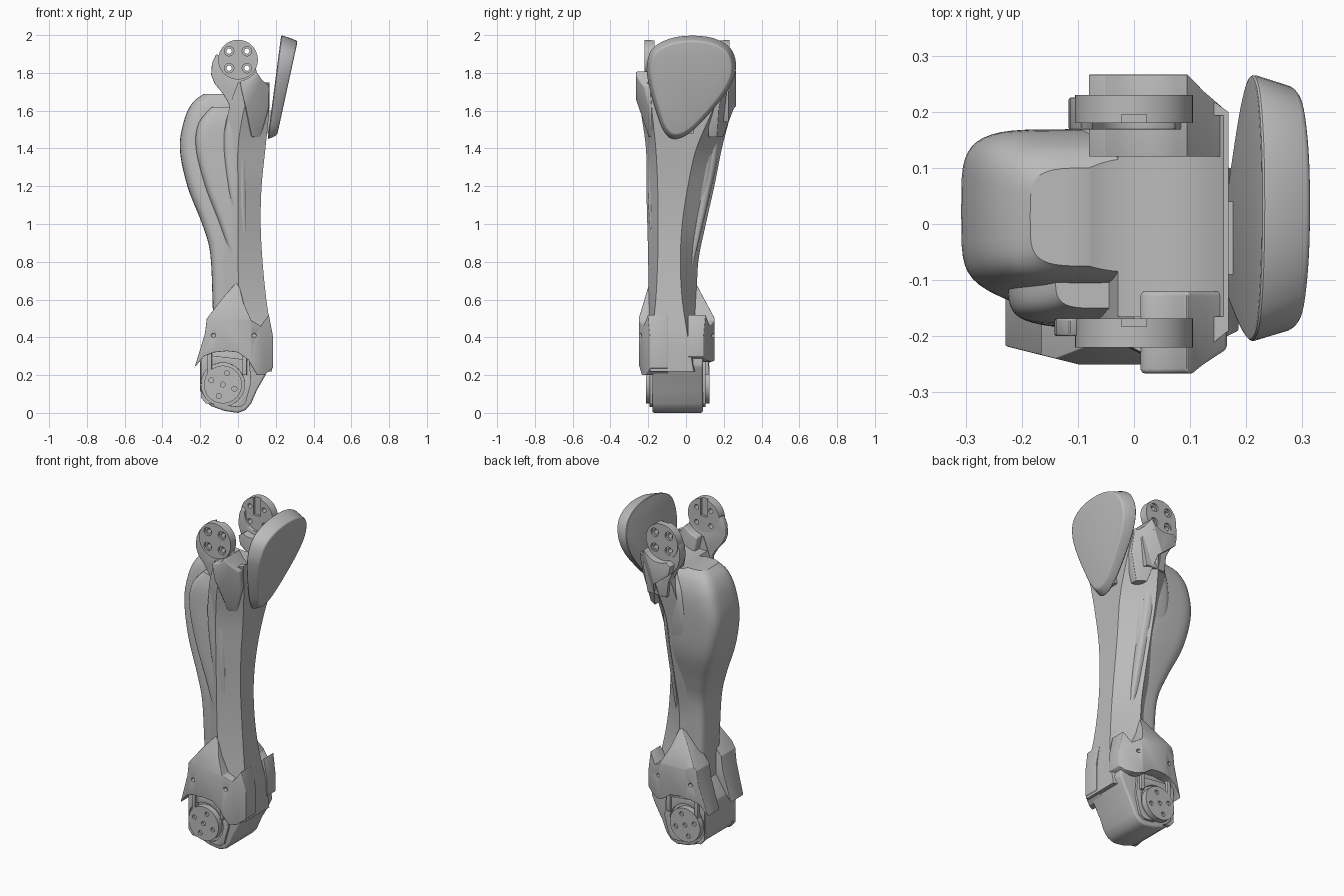
import bpy, bmesh, math

if "Cube" in bpy.data.objects:
    bpy.data.objects.remove(bpy.data.objects["Cube"])

grey = bpy.data.materials.new("light_grey")
grey.use_nodes = True
tone = (0.5, 0.5, 0.5, 1)
grey.diffuse_color = tone
grey.node_tree.nodes["Principled BSDF"].inputs["Base Color"].default_value = tone


def build(name, verts, faces):
    bm = bmesh.new()
    vs = [bm.verts.new(v) for v in verts]
    for f in faces:
        bm.faces.new([vs[i] for i in f])
    bmesh.ops.recalc_face_normals(bm, faces=bm.faces)
    mesh = bpy.data.meshes.new(name)
    bm.to_mesh(mesh)
    bm.free()
    mesh.materials.append(grey)
    ob = bpy.data.objects.new(name, mesh)
    bpy.context.collection.objects.link(ob)
    return ob


def finish(ob, bevel=0, cutters=()):
    """Apply the cuts and the bevel, then smooth below the sharp angle."""
    bpy.ops.object.select_all(action="DESELECT")
    ob.select_set(True)
    bpy.context.view_layer.objects.active = ob
    for c in cutters:
        m = ob.modifiers.new("cut", "BOOLEAN")
        m.operation = "DIFFERENCE"
        m.object = c
        bpy.ops.object.modifier_apply(modifier=m.name)
    if bevel:
        m = ob.modifiers.new("bevel", "BEVEL")
        m.width, m.segments, m.limit_method = bevel, 3, "ANGLE"
        bpy.ops.object.modifier_apply(modifier=m.name)
    bpy.ops.object.shade_smooth_by_angle(angle=math.radians(32))


def discard(obs):
    for ob in obs:
        bpy.data.objects.remove(ob)


def slice_off(ob, point, normal):
    """Remove everything beyond a plane and close the cut."""
    bm = bmesh.new()
    bm.from_mesh(ob.data)
    cut = bmesh.ops.bisect_plane(bm, geom=bm.verts[:] + bm.edges[:] + bm.faces[:],
                                 plane_co=point, plane_no=normal, clear_outer=True)
    edges = [g for g in cut["geom_cut"] if isinstance(g, bmesh.types.BMEdge)]
    bmesh.ops.holes_fill(bm, edges=edges)
    bmesh.ops.recalc_face_normals(bm, faces=bm.faces)
    bm.to_mesh(ob.data)
    bm.free()


def catmull(a, b, c, d, t):
    return tuple(0.5 * (2 * q + (r - p) * t + (2 * p - 5 * q + 4 * r - s) * t * t
                        + (3 * q - p - 3 * r + s) * t ** 3)
                 for p, q, r, s in zip(a, b, c, d))


def smooth_path(keys, steps, closed=False):
    n = len(keys)
    at = (lambda i: keys[i % n]) if closed else (lambda i: keys[min(max(i, 0), n - 1)])
    out = [catmull(at(i - 1), at(i), at(i + 1), at(i + 2), k / steps)
           for i in range(n if closed else n - 1) for k in range(steps)]
    return out if closed else out + [keys[-1]]


def bridge(name, rings):
    """Skin a list of equal rings and cap both ends."""
    n = len(rings[0])
    verts = [p for r in rings for p in r]
    faces = [(i * n + j, i * n + (j + 1) % n, (i + 1) * n + (j + 1) % n, (i + 1) * n + j)
             for i in range(len(rings) - 1) for j in range(n)]
    faces += [tuple(range(n)), tuple(range(len(verts) - n, len(verts)))]
    return build(name, verts, faces)


def loft(name, keys, section, steps=6):
    return bridge(name, [[(x, y, k[0]) for x, y in section(*k[1:])]
                         for k in smooth_path(keys, steps)])


def rounded(x0, x1, y0, y1, power=4.4, n=48):
    pts = []
    for i in range(n):
        c, s = math.cos(math.tau * i / n), math.sin(math.tau * i / n)
        u = math.copysign(abs(c) ** (2 / power), c)
        v = math.copysign(abs(s) ** (2 / power), s)
        pts.append(((x0 + x1 + (x1 - x0) * u) / 2, (y0 + y1 + (y1 - y0) * v) / 2))
    return pts


def faceted(xf, xb, f0, f1, b0, b1):
    return [(xf, f0), (xf, f1), (xb, b1), (xb - .08, b1 - .04), (xb - .08, b0 + .04), (xb, b0)]


def plate(name, outline, y0, y1):
    return bridge(name, [[(x, y, z) for x, z in outline] for y in (y0, y1)])


def arc(x, z, r, start, end, n):
    angles = [math.radians(start + (end - start) * i / n) for i in range(n)]
    return [(x + r * math.cos(a), z + r * math.sin(a)) for a in angles]


def cylinder(name, x, z, y0, y1, r, n=48):
    return plate(name, arc(x, z, r, 0, 360, n), y0, y1)


KNEE_Z = 1.87
saddle = cylinder("saddle_cutter", 0, KNEE_Z, -.165, .193, .2, 96)

# Shin: narrow front face, broad slanted sides
shin = loft("shin", [
    (.22, .18, .11, -.19, .04, -.195, .06), (.4, .178, .05, -.18, .01, -.2, .075),
    (.6, .15, .01, -.16, -.02, -.2, .06), (.8, .13, 0, -.15, -.03, -.2, .065),
    (1.0, .12, 0, -.148, -.02, -.205, .105), (1.2, .125, 0, -.15, .01, -.21, .15),
    (1.4, .145, 0, -.16, .055, -.212, .19), (1.6, .165, .03, -.18, .14, -.24, .24),
    (1.75, .168, .08, -.19, .2, -.262, .262)], faceted)
finish(shin, 0, [saddle])

# Calf shell running down into the rear column, and the side muscles
muscles = {
    "calf": [
        (.35, -.13, .08, -.15, .04), (.6, -.135, .05, -.16, .04), (.85, -.148, .05, -.165, .05),
        (1.0, -.19, .05, -.16, .085), (1.2, -.268, .06, -.145, .145), (1.4, -.308, .07, -.125, .166),
        (1.55, -.285, .08, -.115, .166), (1.64, -.242, .08, -.1, .14),
        (1.687, -.185, .06, -.075, .1)],
    "outer_side_muscle": [
        (.68, -.005, .05, -.17, 0), (.8, -.035, .05, -.186, 0), (1.0, -.1, .05, -.19, 0),
        (1.2, -.175, .05, -.187, 0), (1.4, -.223, .05, -.18, 0), (1.53, -.21, .05, -.172, 0),
        (1.62, -.14, .04, -.15, -.02)],
    "slim_side_muscle": [
        (.95, .0, .05, -.19, 0), (1.15, -.05, .05, -.202, 0), (1.4, -.08, .05, -.202, 0),
        (1.55, -.065, .05, -.2, 0), (1.65, -.02, .05, -.18, 0)],
    "inner_side_muscle": [
        (.75, .01, .05, -.05, .03), (1.1, -.06, .05, 0, .113), (1.35, -.12, .05, 0, .168),
        (1.55, -.1, .05, 0, .18), (1.66, -.03, .05, 0, .16)]}
for name, keys in muscles.items():
    finish(loft(name, keys, rounded), 0, [saddle])
discard([saddle])

# Knee forks: a thin arm behind each disc and a thick lug towards the front
arm = arc(0, KNEE_Z, .09, -10, -200, 16) + [
    (-.115, 1.9), (-.138, 1.85), (-.142, 1.79), (-.125, 1.745), (-.08, 1.69), (-.05, 1.64),
    (-.035, 1.54), (.12, 1.54), (.16, 1.7), (.12, 1.76), (.1, 1.8)]
inner_arm = [(x * .82, z) for x, z in arm]
for side, label, outline, arm_y, lug_left, flare in (
        (-1, "outer", arm, -.2, .01, .44), (1, "inner", inner_arm, .225, -.08, .65)):
    finish(plate(label + "_knee_arm", outline, side * .168, arm_y), .006)
    lug = arc(0, KNEE_Z, .112, -32, -90 + lug_left * 500, 8) + [
        (lug_left, 1.752), (lug_left + .01, 1.7), (.04, 1.61), (.07, 1.46), (.12, 1.46),
        (.164, 1.62), (.166, 1.73), (.125, 1.765)]
    lug_ob = plate(label + "_knee_lug", lug, side * .12, side * .266)
    # Follow the slanted shin sides so the lug blends in below
    slice_off(lug_ob, (.05, side * .266, 1.69), (flare, side, -.25))
    finish(lug_ob, .008)

    # Hinge disc with four countersunk bolt holes and a keyhole slot
    y0, y1 = (-.168, -.22) if side < 0 else (.18, .23)
    cuts = [plate("slot", [(-.022, KNEE_Z), (.022, KNEE_Z), (.022, 2.1), (-.022, 2.1)],
                  y0 - side * .02, y0 + side * .015)]
    for dx in (-.047, .047):
        for dz in (-.045, .045):
            cuts.append(cylinder("hole", dx, KNEE_Z + dz, y0 - side * .02, y1 + side * .02, .014, 20))
            cuts.append(cylinder("sink", dx, KNEE_Z + dz, y1 - side * .012, y1 + side * .02, .025, 20))
    finish(cylinder(label + "_hinge_disc", 0, KNEE_Z, y0, y1, .105, 64), 0, cuts)
    discard(cuts)

# Knee guard: teardrop shield leaning forward
tear = smooth_path([
    (.03, 2.0), (.15, 1.985), (.24, 1.93), (.268, 1.83), (.23, 1.72), (.13, 1.59),
    (.02, 1.48), (-.065, 1.447), (-.12, 1.49), (-.165, 1.61), (-.2, 1.74), (-.21, 1.84),
    (-.18, 1.93), (-.09, 1.983)], 5, True)


def guard_ring(scale, x, lean):
    pts = [(.02 + (y - .02) * scale, 1.7 + (z - 1.7) * scale) for y, z in tear]
    return [(x + (z - 1.45) * lean, y, z) for y, z in pts]


finish(bridge("knee_guard", [guard_ring(1, .157, .13), guard_ring(.9, .203, .217)]), .01)
finish(plate("guard_mount", [(.1, 1.48), (.17, 1.48), (.18, 1.6), (.14, 1.6)], -.09, .04))

# Ankle block
block = [(-.2, .28), (-.2, .12), (-.185, .07), (-.14, .035), (-.07, .01), (0, 0), (.04, .015),
         (.07, .05), (.1, .12), (.14, .19), (.17, .25), (.15, .4), (-.12, .4), (-.16, .34)]
finish(plate("ankle_block", block, -.178, .09), .012)

# Ankle shrouds, housings and motor discs on both sides
shroud = [(0, .7), (-.08, .61), (-.165, .5), (-.175, .42), (-.23, .24), (-.18, .3), (-.13, .32),
          (-.06, .327), (0, .32), (.055, .28)]
shroud_front = [(.186, .4), (.163, .52), (.12, .46), (.07, .49), (.03, .58)]
housing = [(-.195, .31), (-.195, .08), (-.17, .05), (.01, .03), (.04, .05), (.07, .16), (.06, .28)]
AX, AZ = -.08, .15
for label, side, face, out, top, toe in (
        ("outer", -1, -.178, -.25, -.19, [(.1, .2), (.14, .2), (.186, .24)]),
        ("inner", 1, .09, .152, .045, [(.1, .27), (.15, .28), (.186, .3)])):
    cover = plate(label + "_ankle_shroud", shroud + toe + shroud_front, face - side * .08, out)
    # Slope the top inwards, and ease the rear and front corners
    slice_off(cover, (0, out, .5), (0, side * .2, abs(out - top)))
    slice_off(cover, (-.1, out, 0), (-.25, side, 0))
    slice_off(cover, (.07, out, 0), (.52, side, 0))
    bolts = [cylinder("bolt_hole", x, z, out - side * .03, out + side * .03, .011, 16)
             for x, z in ((-.13, .41), (.085, .41))]
    finish(cover, .006, bolts)
    pocket = cylinder("pocket_cutter", AX, AZ, face - side * .05, face + side * .05, .115)
    finish(plate(label + "_motor_housing", housing, face - side * .01, face + side * .014),
           .004, [pocket])
    bolts += [pocket] + [cylinder("bolt_hole", AX + x, AZ + z, face + side * .022,
                                  face + side * .06, .013, 20)
                         for x, z in arc(0, 0, .065, 70, 430, 4) + [(0, 0)]]
    finish(cylinder(label + "_motor_disc", AX, AZ, face - side * .02, face + side * .035, .1, 64),
           0, bolts[3:])
    discard(bolts)
    for x in (-.15, .035):
        finish(plate(label + "_bracket_tab",
                     [(x - .012, .33), (x + .012, .33), (x + .012, .2), (x - .012, .2)],
                     face, face + side * .03), .003)
